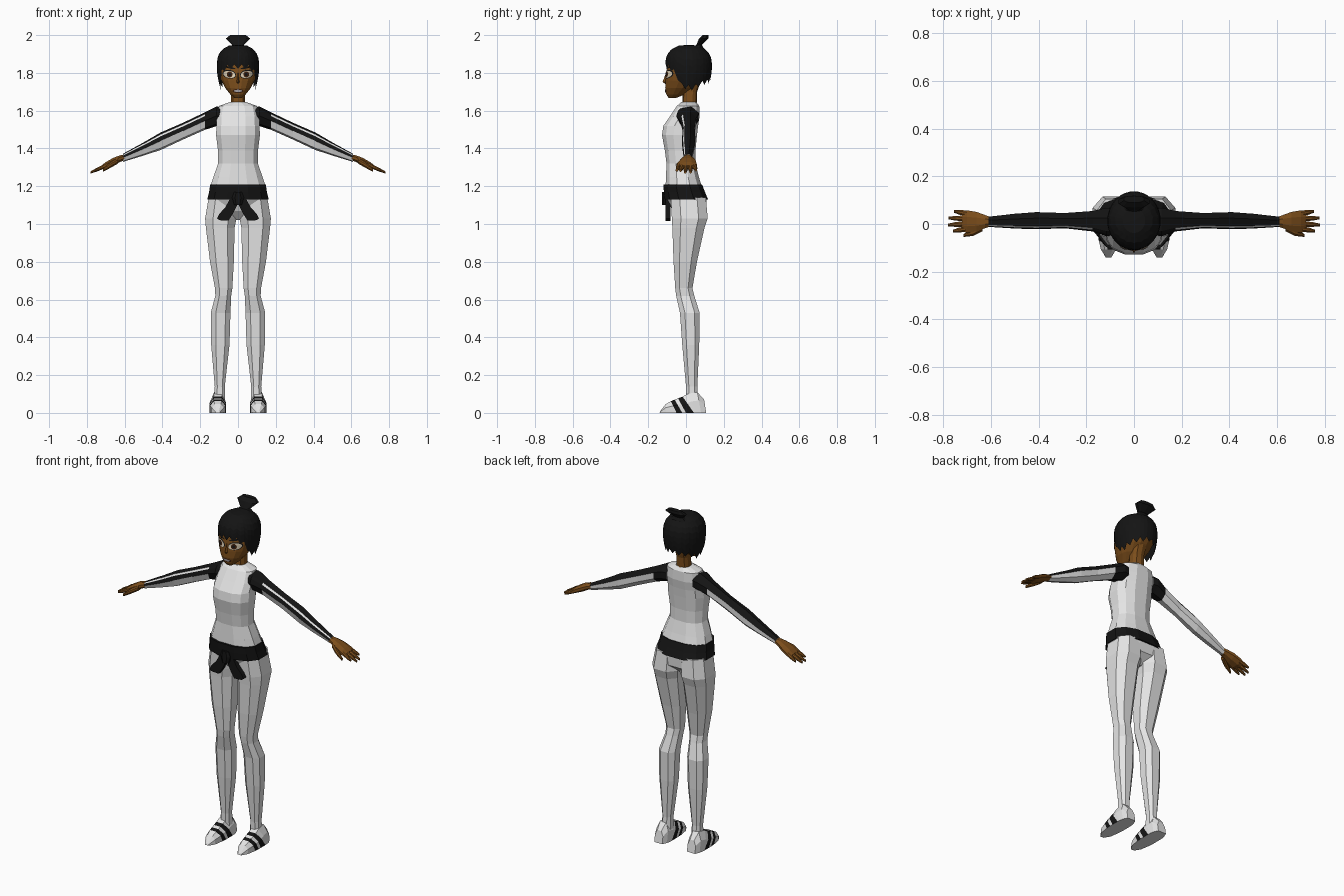
import bpy, bmesh, math
from mathutils import Vector
from mathutils.bvhtree import BVHTree

if "Cube" in bpy.data.objects:
    bpy.data.objects.remove(bpy.data.objects["Cube"])


def material(name, rgb):
    m = bpy.data.materials.new(name)
    m.diffuse_color = (*rgb, 1)
    m.use_nodes = True
    m.node_tree.nodes["Principled BSDF"].inputs["Base Color"].default_value = m.diffuse_color
    return m


WHITE = material("white_cloth", (0.78, 0.78, 0.78))
BLACK = material("black", (0.007, 0.007, 0.007))
SKIN = material("brown_skin", (0.20, 0.075, 0.011))
CREAM = material("eye_cream", (0.75, 0.65, 0.48))
DARK = material("dark_brown", (0.05, 0.016, 0.005))
TEETH = material("pale_grey", (0.45, 0.42, 0.45))


def finish(name, bm, mats, mirror=False):
    bmesh.ops.recalc_face_normals(bm, faces=bm.faces)
    me = bpy.data.meshes.new(name)
    bm.to_mesh(me)
    bm.free()
    for m in mats:
        me.materials.append(m)
    ob = bpy.data.objects.new(name, me)
    bpy.context.collection.objects.link(ob)
    if mirror:
        ob.modifiers.new("mirror", 'MIRROR').use_mirror_merge = False
    return ob


def loft(name, rings, mats, rule=lambda i, j: 0, mirror=False):
    """Skin a list of closed rings; rule(ring, side) gives the colour slot."""
    bm = bmesh.new()
    vs = [[bm.verts.new(p) for p in r] for r in rings]
    n = len(rings[0])
    for i in range(len(vs) - 1):
        for j in range(n):
            k = (j + 1) % n
            f = bm.faces.new((vs[i][j], vs[i][k], vs[i + 1][k], vs[i + 1][j]))
            f.material_index = rule(i, j)
    bm.faces.new(vs[0])
    bm.faces.new(vs[-1])
    return finish(name, bm, mats, mirror)


def flat_ring(z, x0, x1, y0, y1, n=12, power=0.8):
    """Horizontal rounded section between the given limits."""
    pts = []
    for k in range(n):
        a = math.tau * (k + 0.5) / n
        c, s = math.cos(a), math.sin(a)
        c = math.copysign(abs(c) ** power, c) / math.cos(math.pi / n) ** power
        s = math.copysign(abs(s) ** power, s) / math.cos(math.pi / n) ** power
        pts.append(((x0 + x1) / 2 + c * (x1 - x0) / 2,
                    (y0 + y1) / 2 + s * (y1 - y0) / 2, z))
    return pts


def side_ring(x, yc, ry, zc, rz, angles):
    """Section across a limb that runs along x."""
    return [(x, yc + ry * math.cos(math.radians(a)),
             zc + rz * math.sin(math.radians(a))) for a in angles]


# Torso: z, half width, front y, back y
torso = [(1.645, .045, -.025, .055), (1.625, .100, -.048, .070),
         (1.57, .112, -.085, .072), (1.52, .114, -.120, .064),
         (1.47, .116, -.127, .058), (1.39, .106, -.112, .050),
         (1.32, .105, -.103, .050), (1.25, .130, -.106, .068),
         (1.20, .146, -.108, .083), (1.13, .158, -.098, .108),
         (1.07, .120, -.072, .105), (1.02, .030, -.025, .050)]
loft("torso", [flat_ring(z, -w, w, a, b) for z, w, a, b in torso], [WHITE])

# Belt with two hanging tails and a knot
belt = [(1.21, .147, -.120, .085), (1.17, .153, -.117, .100),
        (1.13, .163, -.112, .117)]
loft("belt", [flat_ring(z, -w, w, a, b) for z, w, a, b in belt], [BLACK])
tail = [(.012, 1.14, .024), (.045, 1.075, .026), (.075, 1.035, .030), (.105, 1.025, .008)]
loft("belt_tail", [[(x - h * .8, -.108, z - h * .6), (x + h * .8, -.108, z + h * .6),
                    (x + h * .8, -.082, z + h * .6), (x - h * .8, -.082, z - h * .6)]
                   for x, z, h in tail], [BLACK], mirror=True)
loft("belt_knot", [flat_ring(z, -w, w, -.128, -.09, 8)
                   for z, w in ((1.17, .02), (1.14, .032), (1.10, .02))], [BLACK])

# Legs: z, inner x, outer x, front y, back y
leg = [(1.14, .010, .155, -.080, .105), (1.03, .008, .174, -.075, .115),
       (.98, .018, .170, -.072, .098), (.80, .022, .148, -.066, .058),
       (.66, .030, .122, -.057, .034), (.62, .036, .120, -.052, .044),
       (.53, .040, .144, -.032, .072), (.36, .045, .142, -.020, .070),
       (.14, .070, .123, .000, .060), (.06, .068, .126, .000, .065)]
loft("leg", [flat_ring(z, a, b, c, d, 8) for z, a, b, c, d in leg],
     [WHITE], mirror=True)

# Shoes in slanted sections: top y, bottom y, half width, top z
shoe = [(-.136, -.140, .012, .010), (-.108, -.105, .032, .046),
        (-.080, -.050, .041, .062), (-.060, -.020, .043, .070),
        (-.042, .000, .043, .077), (-.018, .042, .043, .086),
        (.006, .058, .042, .100), (.060, .080, .038, .110),
        (.096, .107, .026, .070)]
loft("shoe", [[(.107 - w, b, 0), (.107 - w, t * .6 + b * .4, h * .6),
               (.107 - w * .5, t, h), (.107 + w * .5, t, h),
               (.107 + w, t * .6 + b * .4, h * .6), (.107 + w, b, 0)]
              for t, b, w, h in shoe], [WHITE, BLACK],
     lambda i, j: int(i in (2, 4) and j != 5), mirror=True)

# Sleeves: black shoulder, black upper panel and front stripe
sleeve_angles = (20, 75, 130, 147, 178, 230, 285, 335)
sleeve = [(.085, .010, .055, 1.570, .050), (.115, .010, .062, 1.570, .054),
          (.175, .013, .044, 1.545, .048), (.29, .015, .033, 1.492, .046),
          (.41, .015, .037, 1.438, .048), (.50, .013, .032, 1.397, .036),
          (.61, .010, .022, 1.350, .022)]
loft("sleeve", [side_ring(*s, sleeve_angles) for s in sleeve], [WHITE, BLACK],
     lambda i, j: int(i < 2 or j in (0, 1, 3)), mirror=True)

# Hands: palm, fingers and thumb
octo = [22.5 + 45 * k for k in range(8)]
palm = [(.595, .010, .019, 1.354, .017), (.625, .010, .030, 1.346, .019),
        (.66, .010, .044, 1.330, .022), (.70, .010, .051, 1.310, .019),
        (.722, .012, .046, 1.300, .011)]
loft("palm", [side_ring(*p, octo) for p in palm], [SKIN], mirror=True)
for k, (y0, y1, tip) in enumerate(((-.020, -.030, .760), (.001, -.004, .780),
                                   (.023, .025, .778), (.044, .053, .755))):
    rings = [side_ring(.70 + (tip - .70) * t, y0 + (y1 - y0) * t, r,
                       1.309 - .45 * (tip - .70) * t, r, octo)
             for t, r in ((0, .013), (.6, .011), (1, .006))]
    loft("finger_%d" % (k + 1), rings, [SKIN], mirror=True)
loft("thumb", [side_ring(*t, octo) for t in
               ((.635, -.015, .016, 1.335, .016), (.675, -.037, .014, 1.312, .016),
                (.715, -.048, .007, 1.285, .009))], [SKIN], mirror=True)

# Neck and head
loft("neck", [flat_ring(z, -w, w, a, b, 10) for z, w, a, b in
              ((1.60, .052, -.030, .062), (1.645, .038, -.018, .056),
               (1.70, .036, -.015, .058), (1.77, .040, -.010, .080))], [SKIN])
skull = [(1.668, .020, -.092, -.050), (1.685, .040, -.104, -.010),
         (1.72, .068, -.110, .040), (1.76, .088, -.108, .080),
         (1.80, .098, -.104, .105), (1.85, .098, -.098, .110),
         (1.90, .080, -.075, .100)]
head = loft("head", [flat_ring(z, -w, w, a, b, 16, .9) for z, w, a, b in skull], [SKIN])
loft("nose", [[(-w, -.095, z), (0, y, z), (w, -.095, z)] for z, w, y in
              ((1.80, .007, -.106), (1.752, .015, -.124), (1.742, .010, -.110))], [SKIN])

# Face details as thin plates that follow the head
bm = bmesh.new()
bm.from_mesh(head.data)
tree = BVHTree.FromBMesh(bm)
bm.free()


def plate(name, x, z, w, h, mat, lift, tilt=0.0, mirror=True, n=16):
    def point(px, pz):
        hit = tree.ray_cast(Vector((px, -1, pz)), Vector((0, 1, 0)))[0]
        return (px, hit.y - lift, pz)
    b = bmesh.new()
    mid = b.verts.new(point(x, z))
    rows = []
    for s in (.5, 1):
        row = []
        for k in range(n):
            a = math.tau * k / n
            dx, dz = s * w * math.cos(a), s * h * math.sin(a)
            row.append(b.verts.new(point(x + dx, z + dz + tilt * dx)))
        rows.append(row)
    for k in range(n):
        m = (k + 1) % n
        b.faces.new((mid, rows[0][k], rows[0][m]))
        b.faces.new((rows[0][k], rows[1][k], rows[1][m], rows[0][m]))
    ob = finish(name, b, [mat], mirror)
    return ob


plate("eye_rim", .046, 1.793, .036, .023, BLACK, .002, .12)
plate("eye_white", .046, 1.792, .032, .019, CREAM, .004, .12)
plate("iris", .044, 1.792, .015, .016, DARK, .006)
plate("pupil", .044, 1.792, .007, .008, BLACK, .008)
plate("eyebrow", .048, 1.829, .034, .005, BLACK, .003, .2)
plate("lips", 0, 1.704, .030, .011, DARK, .002, mirror=False)
plate("teeth", 0, 1.705, .022, .006, TEETH, .004, mirror=False)

# Hair cap with a jagged hem: high over the face, low at the sides
SHAPE = ((1.945, .42), (1.925, .74), (1.895, .94), (1.86, 1.0),
         (1.81, 1.0), (1.76, .93), (1.70, .80))
HEM = ((0, 1.835), (35, 1.83), (55, 1.80), (68, 1.735), (100, 1.72),
       (125, 1.745), (180, 1.765))


def interp(table, v):
    for (a, p), (b, q) in zip(table, table[1:]):
        if min(a, b) <= v <= max(a, b):
            return p + (q - p) * (v - a) / (b - a)
    return table[-1][1]


bm = bmesh.new()
N, R = 36, 8
crown = bm.verts.new((0, .015, 1.948))
cols = []
for k in range(N):
    deg = 360 * k / N
    away = min(deg, 360 - deg)
    hem = interp(HEM, away) + (.012 if k % 2 else -.014)
    col = []
    for i in range(R):
        z = 1.945 + (hem - 1.945) * (i / (R - 1)) ** 1.3
        r = interp(SHAPE, z)
        a = math.radians(deg)
        col.append(bm.verts.new((r * .112 * math.sin(a),
                                 .014 - r * .123 * math.cos(a), z)))
    cols.append(col)
for k in range(N):
    a, b = cols[k], cols[(k + 1) % N]
    bm.faces.new((crown, a[0], b[0]))
    for i in range(R - 1):
        bm.faces.new((a[i], a[i + 1], b[i + 1], b[i]))
finish("hair", bm, [BLACK])

# Top knot leaning back
loft("hair_bun", [flat_ring(z, -w, w, y - d, y + d, 10) for z, w, y, d in
                  ((1.925, .052, .060, .035), (1.948, .030, .070, .014),
                   (1.982, .064, .094, .024), (2.0, .042, .104, .014))], [BLACK])
